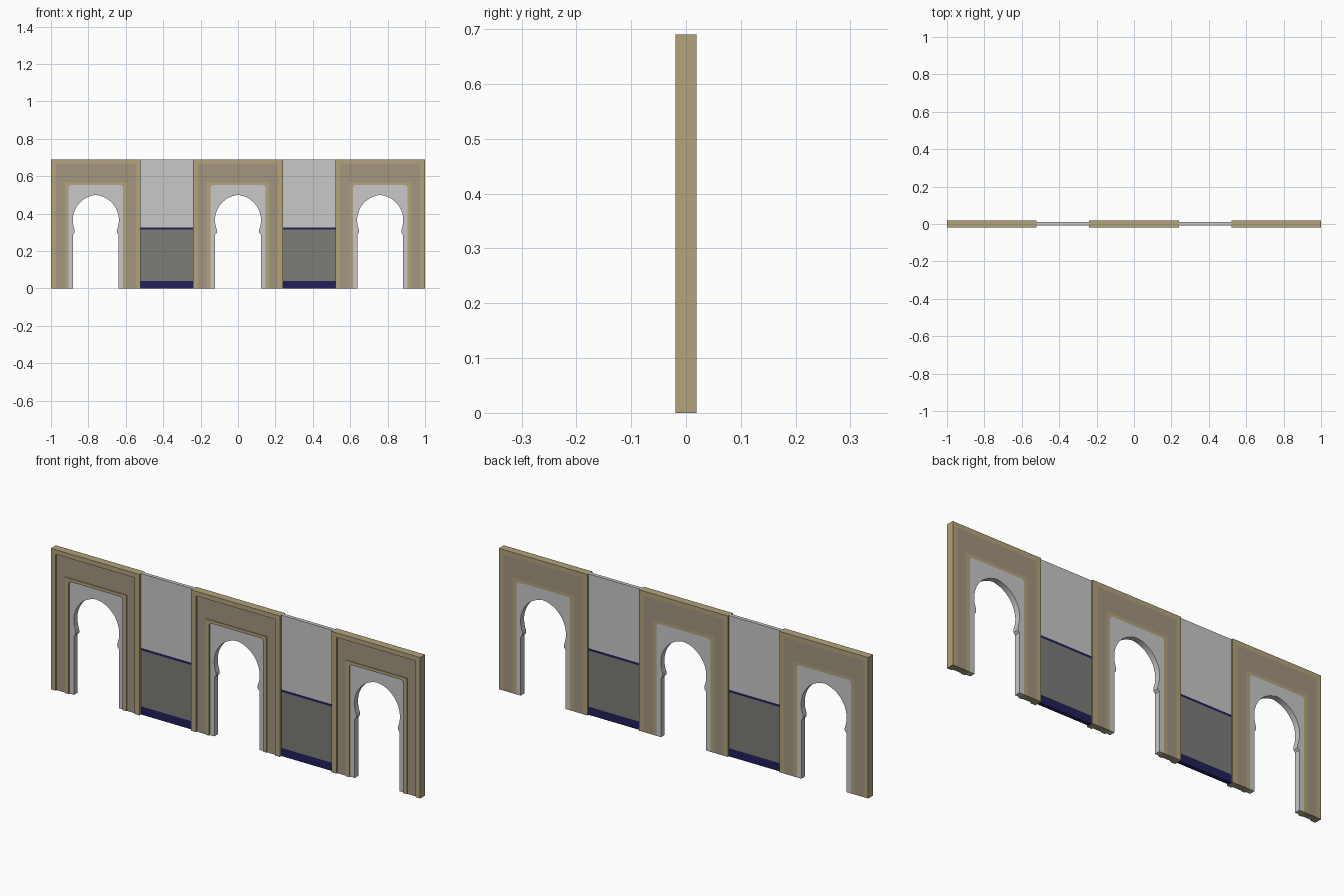
import bpy, bmesh, math

if "Cube" in bpy.data.objects:
    bpy.data.objects.remove(bpy.data.objects["Cube"])

H = 0.69            # overall height
BACK = 0.019        # common back plane of the portals


def material(name, rgb):
    m = bpy.data.materials.new(name)
    m.diffuse_color = (*rgb, 1)
    m.use_nodes = True
    m.node_tree.nodes["Principled BSDF"].inputs["Base Color"].default_value = m.diffuse_color
    return m


sand = material("sand trim", (0.445, 0.366, 0.195))
taupe = material("taupe panel", (0.366, 0.301, 0.216))
plaster = material("pale plaster", (0.58, 0.58, 0.58))
tile = material("grey tile", (0.20, 0.20, 0.188))
navy = material("navy band", (0.015, 0.0144, 0.102))


def finish(bm, name, mats):
    bmesh.ops.recalc_face_normals(bm, faces=bm.faces)
    me = bpy.data.meshes.new(name)
    bm.to_mesh(me)
    bm.free()
    for m in mats:
        me.materials.append(m)
    ob = bpy.data.objects.new(name, me)
    bpy.context.collection.objects.link(ob)
    return ob


def mirrored(half):
    """Left half of an opening, from the floor up -> full outline."""
    return half + [(-x, z) for x, z in reversed(half) if abs(x) > 1e-6]


def band(name, outer, inner, cx, front, back, mat):
    """Upright slab between an outer outline and an opening, both standing on the floor."""
    bm = bmesh.new()
    outline = outer + inner[::-1]
    face = bm.faces.new([bm.verts.new((cx + x, front, z)) for x, z in outline])
    ext = bmesh.ops.extrude_face_region(bm, geom=[face], use_keep_orig=True)
    verts = [v for v in ext["geom"] if isinstance(v, bmesh.types.BMVert)]
    bmesh.ops.translate(bm, verts=verts, vec=(0, back - front, 0))
    return finish(bm, name, [mat])


def gate(w, top, cut=0.0):
    if cut:
        return mirrored([(-w, 0), (-w, top - cut), (-w + cut * 0.3, top - cut * 0.3), (-w + cut, top)])
    return mirrored([(-w, 0), (-w, top)])


# horseshoe opening: jamb, small impost nib, slightly pointed two-centred arch
OFF, R, CZ = 0.012, 0.135, 0.365
half = [(-0.122, 0), (-0.122, 0.288), (-0.113, 0.298), (-0.113, 0.308)]
a0 = math.radians(202)
a1 = math.acos(-OFF / R)
half += [(OFF + R * math.cos(a), CZ + R * math.sin(a))
         for a in (a0 + (a1 - a0) * i / 24 for i in range(24))]
half.append((0, CZ + math.sqrt(R * R - OFF * OFF)))
arch = mirrored(half)

rim, field, bead, spandrel = gate(0.24, H), gate(0.214, 0.667), gate(0.166, 0.567), gate(0.146, 0.552, 0.012)

# three portals
for side, cx in (("left", -0.76), ("middle", 0), ("right", 0.76)):
    band(side + "_outer_trim", rim, field, cx, -0.019, BACK, sand)
    band(side + "_panel", field, bead, cx, -0.012, BACK, taupe)
    band(side + "_inner_trim", bead, spandrel, cx, -0.016, BACK, sand)
    ob = band(side + "_horseshoe_arch", spandrel, arch, cx, -0.009, BACK, plaster)
    bpy.context.view_layer.objects.active = ob
    ob.select_set(True)
    bpy.ops.object.shade_smooth_by_angle(angle=math.radians(20))
    ob.select_set(False)

# two linking walls with a tiled dado, coloured by height
levels = [(0.04, 1), (0.315, 2), (0.326, 1), (H + 1, 0)]
for side, cx in (("left", -0.38), ("right", 0.38)):
    bm = bmesh.new()
    bmesh.ops.create_cube(bm, size=1)
    for v in bm.verts:
        v.co = (cx + v.co.x * 0.28, 0.002 + v.co.y * 0.018, (v.co.z + 0.5) * H)
    for z, _ in levels[:-1]:
        bmesh.ops.bisect_plane(bm, geom=bm.verts[:] + bm.edges[:] + bm.faces[:],
                               plane_co=(0, 0, z), plane_no=(0, 0, 1))
    for f in bm.faces:
        cz = f.calc_center_median().z
        f.material_index = next(i for z, i in levels if cz < z)
    finish(bm, side + "_linking_wall", [plaster, navy, tile])
